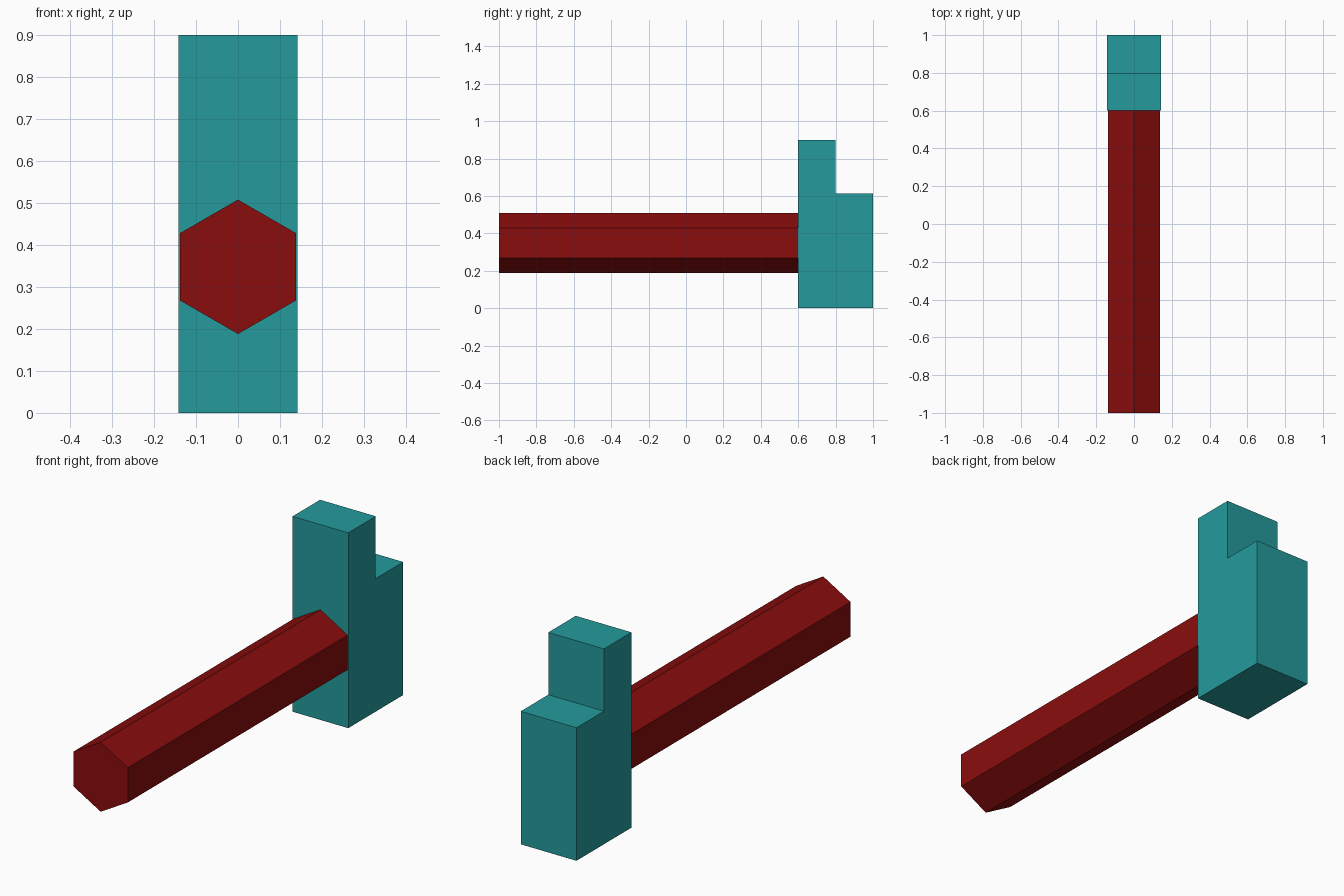
import bpy, bmesh, math
from mathutils import Vector

if "Cube" in bpy.data.objects:
    bpy.data.objects.remove(bpy.data.objects["Cube"])


def material(name, rgb):
    m = bpy.data.materials.new(name)
    m.diffuse_color = (*rgb, 1)
    m.use_nodes = True
    m.node_tree.nodes["Principled BSDF"].inputs["Base Color"].default_value = m.diffuse_color
    return m


def extrude_profile(name, points, direction, mat):
    """Close a planar profile and extrude it into a solid."""
    bm = bmesh.new()
    face = bm.faces.new([bm.verts.new(p) for p in points])
    ext = bmesh.ops.extrude_face_region(bm, geom=[face], use_keep_orig=True)
    verts = [g for g in ext["geom"] if isinstance(g, bmesh.types.BMVert)]
    bmesh.ops.translate(bm, verts=verts, vec=Vector(direction))
    bmesh.ops.recalc_face_normals(bm, faces=bm.faces)
    mesh = bpy.data.meshes.new(name)
    bm.to_mesh(mesh)
    bm.free()
    mesh.materials.append(mat)
    obj = bpy.data.objects.new(name, mesh)
    bpy.context.collection.objects.link(obj)
    return obj


teal = material("teal", (0.018, 0.325, 0.332))
dark_red = material("dark red", (0.255, 0.004, 0.004))

# Stepped head: L-shaped side profile extruded across x
half = 0.142
profile = [(0.6, 0), (1, 0), (1, 0.613), (0.8, 0.613), (0.8, 0.9), (0.6, 0.9)]
extrude_profile("head", [(-half, y, z) for y, z in profile], (2 * half, 0, 0), teal)

# Hexagonal handle running along y, a corner pointing up
r, zc = 0.16, 0.348
hexagon = [(r * math.sin(i * math.pi / 3), -1, zc + r * math.cos(i * math.pi / 3))
           for i in range(6)]
extrude_profile("handle", hexagon, (0, 1.6, 0), dark_red)
